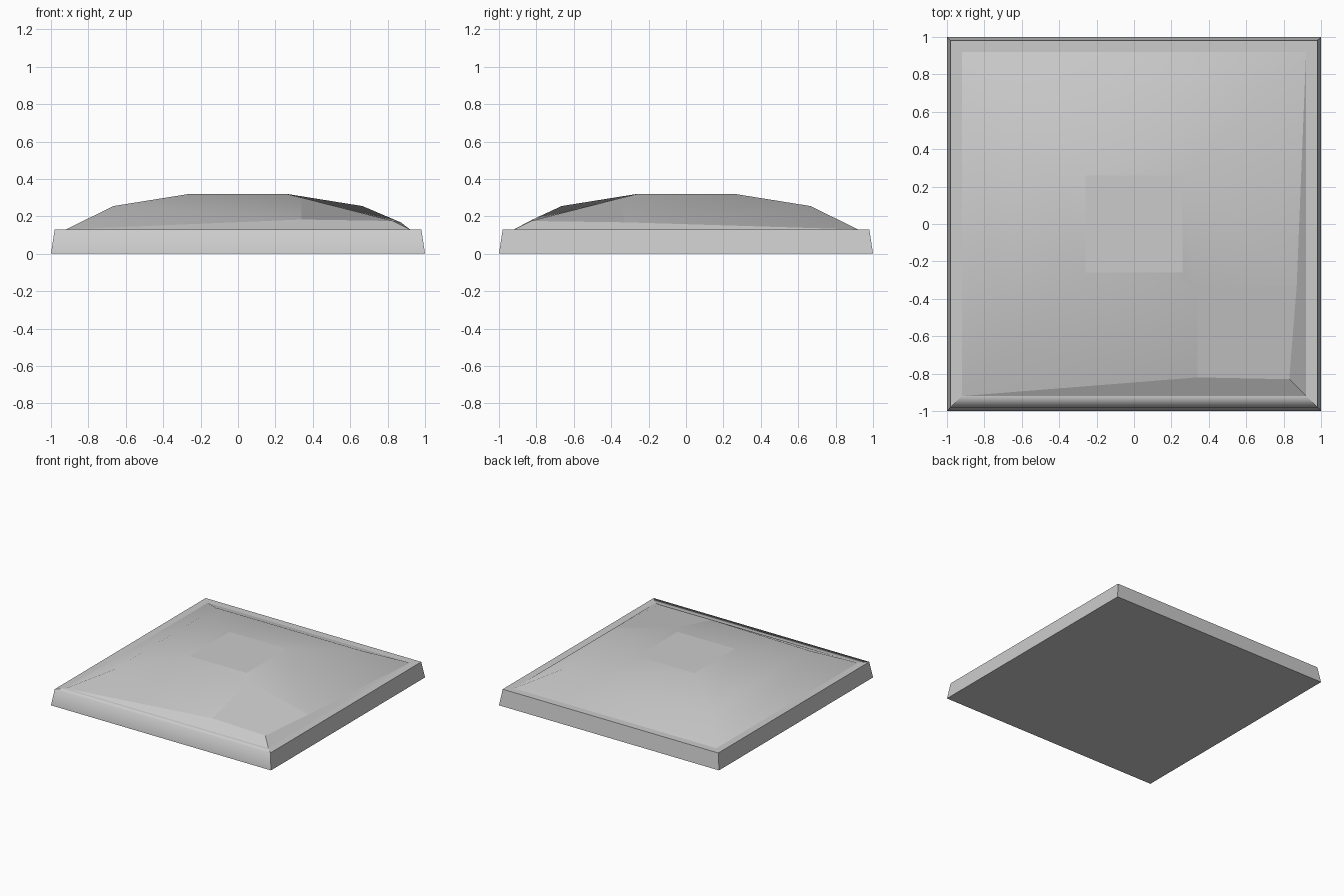
import bpy

cube = bpy.data.objects.get("Cube")
if cube:
    bpy.data.objects.remove(cube, do_unlink=True)

grey = bpy.data.materials.new("plain grey")
grey.use_nodes = True
colour = (0.6, 0.6, 0.6, 1)
grey.diffuse_color = colour
grey.node_tree.nodes["Principled BSDF"].inputs["Base Color"].default_value = colour


def square(half, z):
    """Corners in the order front right, front left, back left, back right."""
    return [(sx * half, sy * half, z) for sx, sy in ((-1, -1), (1, -1), (1, 1), (-1, 1))]


def build(name, points, faces, smooth):
    mesh = bpy.data.meshes.new(name)
    keys = list(points)
    mesh.from_pydata(list(points.values()), [], [[keys.index(k) for k in f.split()] for f in faces])
    mesh.materials.append(grey)
    for poly, face in zip(mesh.polygons, faces):
        poly.use_smooth = face in smooth
    mesh.update()
    obj = bpy.data.objects.new(name, mesh)
    bpy.context.collection.objects.link(obj)
    return obj


def label(letter, corners):
    return {letter + str(i): p for i, p in enumerate(corners)}


# Tapered slab with a flat rim; its front edge is softly shaded
RIM = 0.13
slab = label("b", square(1, 0)) | label("r", square(0.98, RIM)) | label("i", square(0.92, RIM))
walls, rims = [], []
for i in range(4):
    j = (i + 1) % 4
    walls.append(f"b{i} b{j} r{j} r{i}")
    rims.append(f"r{i} r{j} i{j} i{i}")
build("base_slab", slab, walls + rims + ["b3 b2 b1 b0"], [walls[0], rims[0]])

# Low dome with a flat top and one dented corner
dome = label("o", square(0.92, RIM)) | label("m", square(0.665, 0.255)) | label("t", square(0.26, 0.32))
del dome["m1"]
dome |= {
    "dent_top": (0.34, -0.34, 0.30),
    "dent_front": (0.34, -0.82, 0.183),
    "dent_corner": (0.83, -0.83, 0.175),
    "dent_side": (0.87, -0.33, 0.168),
}
flat = ["t0 t1 t2 t3", "dent_top dent_front dent_corner dent_side"]
slopes = [
    # Back and right-hand slopes
    "o2 o3 m3 m2", "o3 o0 m0 m3", "m2 m3 t3 t2", "m3 m0 t0 t3",
    # Front slope running into the dent
    "t0 m0 dent_front dent_top", "t0 dent_top t1", "o0 dent_front m0",
    # Left slope running into the dent
    "t2 dent_top dent_side m2", "t1 dent_top t2", "o2 m2 dent_side",
]
skirt = ["o0 o1 dent_corner dent_front", "o1 o2 dent_side dent_corner"]
build("cushion_dome", dome, flat + slopes + skirt, slopes)
